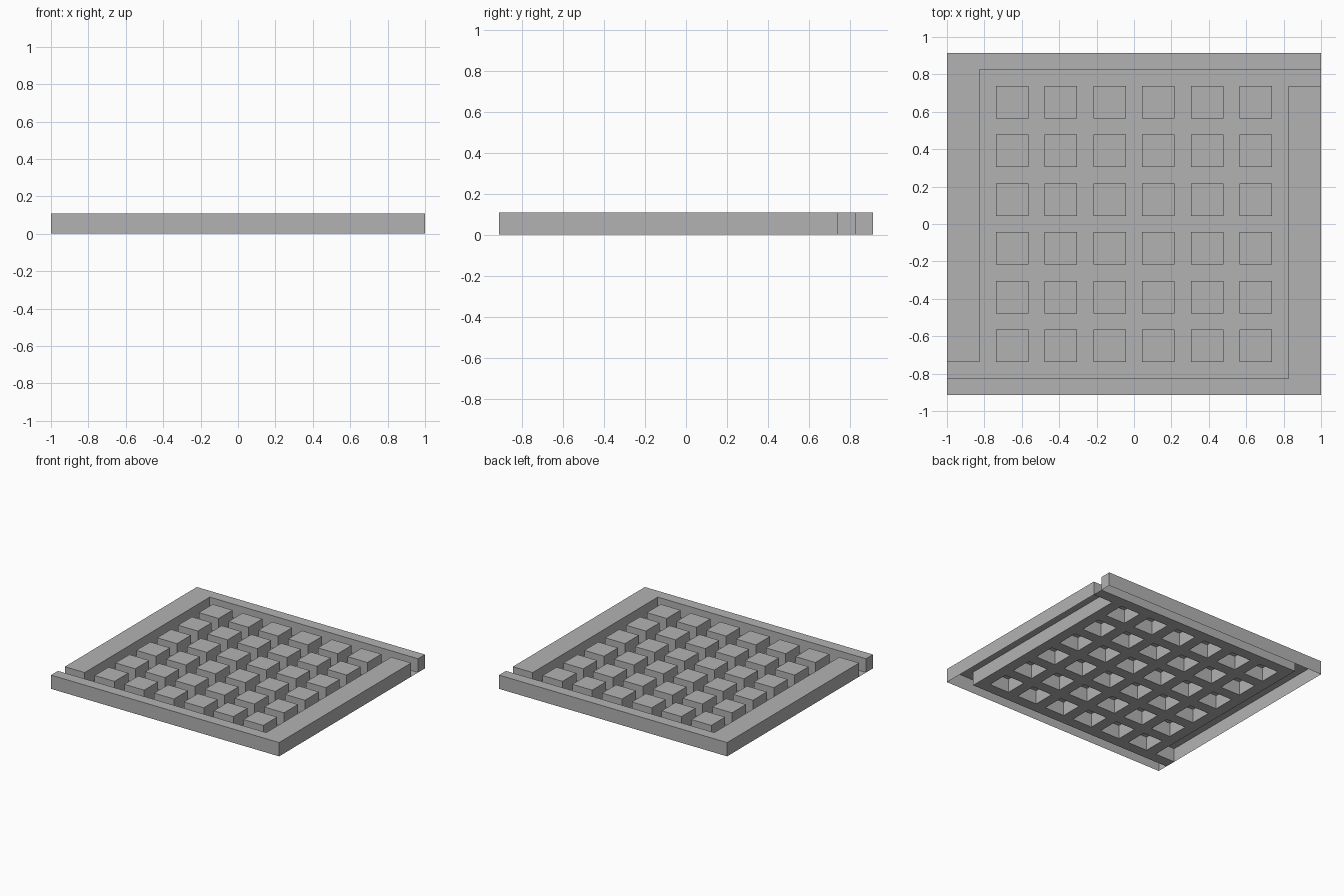
import bpy, bmesh

if "Cube" in bpy.data.objects:
    bpy.data.objects.remove(bpy.data.objects["Cube"])

U = 2 / 23          # layout module: the tile is 23 x 21 modules
H = 0.109           # height of raised parts

mat = bpy.data.materials.new("mid_grey")
mat.diffuse_color = (0.45, 0.45, 0.45, 1)
mat.use_nodes = True
mat.node_tree.nodes["Principled BSDF"].inputs["Base Color"].default_value = mat.diffuse_color


def add_object(name, bm):
    me = bpy.data.meshes.new(name)
    bm.to_mesh(me)
    bm.free()
    me.materials.append(mat)
    ob = bpy.data.objects.new(name, me)
    bpy.context.collection.objects.link(ob)
    return ob


def raised_shell(name, outline):
    """Top face plus side walls, open underneath (outline counter-clockwise)."""
    bm = bmesh.new()
    low = [bm.verts.new((x * U, y * U, 0)) for x, y in outline]
    high = [bm.verts.new((x * U, y * U, H)) for x, y in outline]
    bm.faces.new(high)
    n = len(outline)
    for i in range(n):
        j = (i + 1) % n
        bm.faces.new((low[i], low[j], high[j], high[i]))
    return add_object(name, bm)


# L-shaped border walls, the second is the first turned half round
corner = [(-11.5, -8.5), (-9.5, -8.5), (-9.5, 9.5),
          (11.5, 9.5), (11.5, 10.5), (-11.5, 10.5)]
raised_shell("back_left_border", corner)
raised_shell("front_right_border", [(-x, -y) for x, y in corner])

# 6 x 6 field of hollow square blocks
blocks = raised_shell("blocks", [(-8.5, -8.5), (-6.5, -8.5), (-6.5, -6.5), (-8.5, -6.5)])
for axis in range(2):
    arr = blocks.modifiers.new("repeat", 'ARRAY')
    arr.count = 6
    arr.use_relative_offset = False
    arr.use_constant_offset = True
    step = [0, 0, 0]
    step[axis] = 3 * U
    arr.constant_offset_displace = step

# Channel floor between the raised parts
bm = bmesh.new()


def floor_quad(x0, x1, y0, y1):
    bm.faces.new([bm.verts.new((x * U, y * U, 0))
                  for x, y in ((x0, y0), (x1, y0), (x1, y1), (x0, y1))])


for j in range(7):
    y = -9.5 + 3 * j
    # first and last channels run out through the openings in the border
    floor_quad(-11.5 if j == 0 else -9.5, 11.5 if j == 6 else 9.5, y, y + 1)
    if j < 6:
        for i in range(7):
            x = -9.5 + 3 * i
            floor_quad(x, x + 1, y + 1, y + 3)
add_object("channel_floor", bm)
